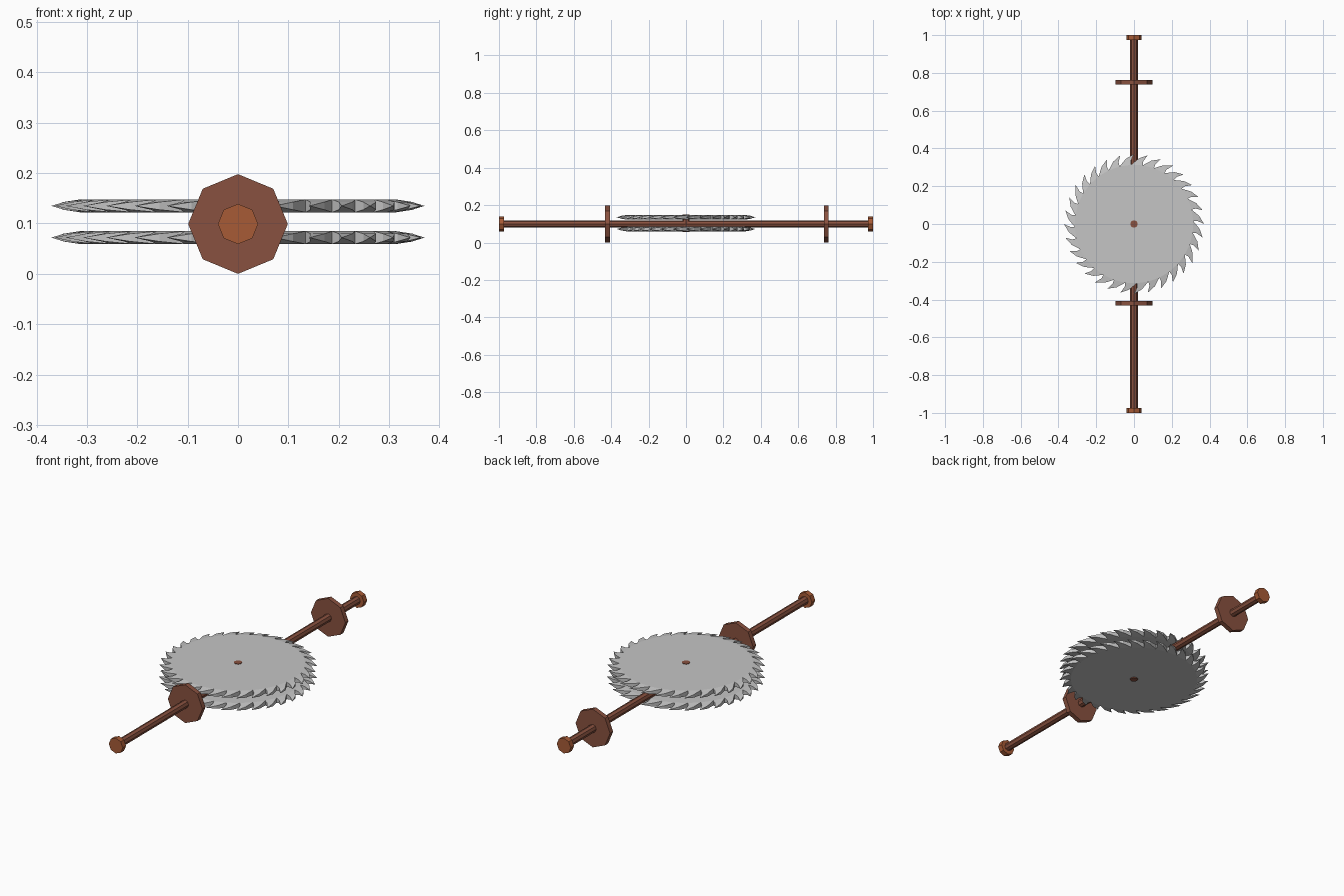
import bpy, bmesh, math

if "Cube" in bpy.data.objects:
    bpy.data.objects.remove(bpy.data.objects["Cube"])

AXLE_Z = 0.099
TEETH = 32


def material(name, rgb):
    m = bpy.data.materials.new(name)
    m.diffuse_color = (*rgb, 1)
    m.use_nodes = True
    m.node_tree.nodes["Principled BSDF"].inputs["Base Color"].default_value = m.diffuse_color
    return m


steel = material("grey steel", (0.56, 0.56, 0.56))
wood = material("dark brown", (0.25, 0.083, 0.05))
cap_wood = material("orange brown", (0.39, 0.105, 0.037))


def rod(name, radius, length, loc, mat, along_y=True):
    """Eight-sided flat-shaded cylinder with a corner pointing up."""
    rot = (math.pi / 2, 0, 0) if along_y else (0, 0, 0)
    bpy.ops.mesh.primitive_cylinder_add(vertices=8, radius=radius, depth=length,
                                        location=loc, rotation=rot)
    ob = bpy.context.object
    ob.name = name
    ob.data.materials.append(mat)
    return ob


def blade(name, z):
    """Round plate with hooked teeth that taper to points at mid thickness."""
    bm = bmesh.new()
    step = 2 * math.pi / TEETH
    half, root = 0.0128, 0.314

    def point(r, a, h):
        return bm.verts.new((r * math.cos(a), r * math.sin(a), h))

    def pair(r, a, h):
        return point(r, a, h), point(r, a, -h)

    roots = [pair(root, -(i + 0.75) * step, half) for i in range(TEETH)]
    bm.faces.new([p[0] for p in roots])
    bm.faces.new([p[1] for p in roots])
    for i in range(TEETH):
        a0 = -(i + 0.75) * step
        A, B = roots[i], roots[(i + 1) % TEETH]
        M = pair(0.348, a0 - 0.62 * step, half * 0.6)    # back of the hook
        F = pair(0.336, a0 - 1.0 * step, half * 0.6)     # hollow front
        T = point(0.371, a0 - 1.25 * step, 0)            # tip
        for s in (0, 1):
            bm.faces.new((A[s], M[s], F[s], B[s]))
            bm.faces.new((M[s], T, F[s]))
        bm.faces.new((A[0], A[1], M[1], M[0]))
        bm.faces.new((M[0], M[1], T))
        bm.faces.new((B[0], F[0], F[1], B[1]))
        bm.faces.new((F[0], T, F[1]))
    bmesh.ops.recalc_face_normals(bm, faces=bm.faces)
    me = bpy.data.meshes.new(name)
    bm.to_mesh(me)
    bm.free()
    me.materials.append(steel)
    ob = bpy.data.objects.new(name, me)
    ob.location.z = z
    bpy.context.collection.objects.link(ob)


# Saw blades above and below the axle, with the pin that joins them
blade("upper_blade", 0.135)
blade("lower_blade", 0.072)
rod("blade_pin", 0.02, 0.095, (0, 0, 0.1025), wood, along_y=False)

# Long axle, stop discs and end caps
rod("axle", 0.02, 1.96, (0, 0, AXLE_Z), wood)
rod("front_disc", 0.099, 0.025, (0, -0.42, AXLE_Z), wood)
rod("back_disc", 0.099, 0.025, (0, 0.75, AXLE_Z), wood)
for side, name in ((-1, "front_cap"), (1, "back_cap")):
    rod(name, 0.04, 0.027, (0, side * 0.9865, AXLE_Z), cap_wood)
